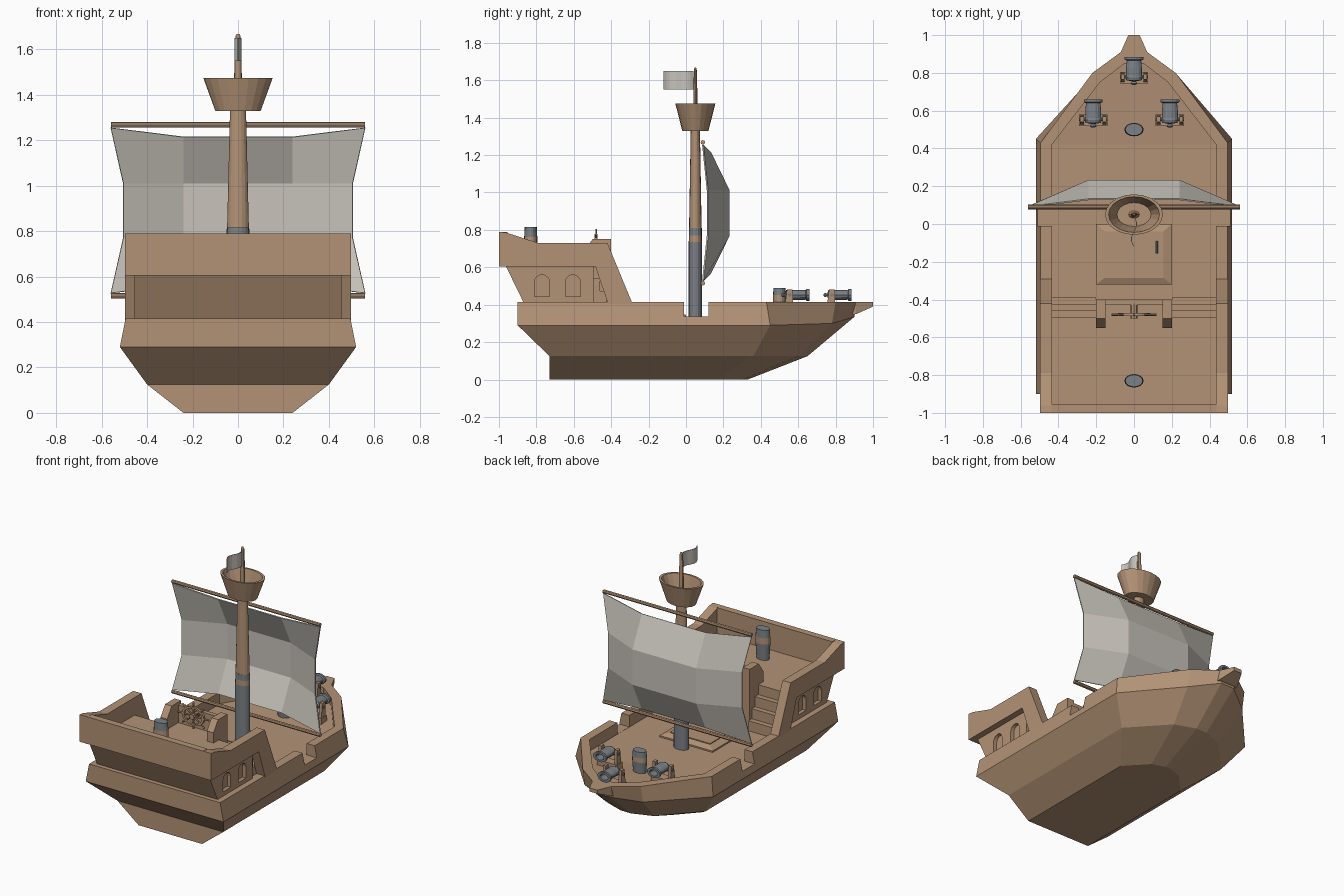
import bpy, bmesh, math
from mathutils import Vector

if "Cube" in bpy.data.objects:
    bpy.data.objects.remove(bpy.data.objects["Cube"])


def material(name, rgb):
    m = bpy.data.materials.new(name)
    m.diffuse_color = (*rgb, 1)
    m.use_nodes = True
    m.node_tree.nodes["Principled BSDF"].inputs["Base Color"].default_value = m.diffuse_color
    return m


WOOD = material("wood", (0.45, 0.29, 0.18))
METAL = material("iron", (0.2, 0.22, 0.24))
CLOTH = material("cloth", (0.58, 0.55, 0.5))


def finish(name, bm, mat, smooth=False):
    bmesh.ops.recalc_face_normals(bm, faces=bm.faces)
    me = bpy.data.meshes.new(name)
    bm.to_mesh(me)
    bm.free()
    ob = bpy.data.objects.new(name, me)
    bpy.context.collection.objects.link(ob)
    me.materials.append(mat)
    return ob


def loft(name, rings, mat=WOOD):
    """Skin closed rings of points and cap both ends."""
    bm = bmesh.new()
    vs = [[bm.verts.new(p) for p in r] for r in rings]
    n = len(rings[0])
    for a, b in zip(vs, vs[1:]):
        for i in range(n):
            bm.faces.new((a[i], a[(i + 1) % n], b[(i + 1) % n], b[i]))
    bm.faces.new(vs[0])
    bm.faces.new(vs[-1])
    return finish(name, bm, mat)


def prism(name, yz, x0, x1, mat=WOOD):
    return loft(name, [[(x, y, z) for y, z in yz] for x in (x0, x1)], mat)


def box(name, x0, x1, y0, y1, z0, z1, mat=WOOD):
    return prism(name, [(y0, z0), (y1, z0), (y1, z1), (y0, z1)], x0, x1, mat)


def lathe(name, c, prof, mat=WOOD, n=16, axis='z', flat=0.7):
    """Round part with an oval section (wider along x)."""
    rings = []
    for r, t in prof:
        ring = []
        for i in range(n):
            a = 2 * math.pi * i / n
            u, v = r * math.cos(a), r * flat * math.sin(a)
            ring.append((c[0] + u, c[1] + v, c[2] + t) if axis == 'z'
                        else (c[0] + u, c[1] + t, c[2] + v))
        rings.append(ring)
    return loft(name, rings, mat)


def rod(name, a, b, r, mat=WOOD, n=8):
    a, b = Vector(a), Vector(b)
    q = (b - a).to_track_quat('Z', 'Y')
    off = [q @ Vector((r * math.cos(2 * math.pi * i / n), r * math.sin(2 * math.pi * i / n), 0)) for i in range(n)]
    return loft(name, [[p + o for o in off] for p in (a, b)], mat)


def cut(ob, cutter):
    m = ob.modifiers.new("cut", 'BOOLEAN')
    m.operation, m.object, m.solver = 'DIFFERENCE', cutter, 'EXACT'
    cutter.hide_render = True
    cutter.hide_viewport = True
    cutter.display_type = 'WIRE'


# Hull: mirrored half outlines, from keel to rail and down to the deck
def outline(pts):
    return pts + [(-x, y, z) for x, y, z in reversed(pts)]


hull = loft("hull", [outline(p) for p in (
    [(.24, -.73, 0), (.24, .16, 0), (.11, .30, 0), (.02, .33, 0)],
    [(.40, -.73, .125), (.40, .36, .125), (.18, .60, .125), (.04, .65, .125)],
    [(.52, -.90, .29), (.52, .45, .29), (.22, .78, .30), (.05, .90, .335)],
    [(.495, -.90, .415), (.495, .43, .415), (.22, .80, .415), (.07, .91, .415)],
    [(.435, -.84, .415), (.435, .42, .415), (.18, .75, .415), (.05, .85, .415)],
    [(.435, -.84, .335), (.435, .42, .335), (.18, .75, .335), (.05, .85, .335)])])
cut(hull, box("gangway_cutter", -.7, .7, -.01, .12, .336, .6))

# Bow tip and gently rising foredeck
loft("bow_tip", [[(-w, y, z), (w, y, z), (w, y, .415), (-w, y, .415)]
                 for w, y, z in ((.075, .86, .34), (.07, .91, .35), (.03, 1, .39))])
loft("foredeck", [[(s * .436, .42, z0), (s * .185, .755, z1), (s * .05, .86, z2),
                   (0, .86, z2), (0, .42, z0)] for s, z0, z1, z2 in ((1, .33, .33, .33), (1, .337, .362, .37))])
loft("foredeck_left", [[(-.436, .42, z0), (-.185, .755, z1), (-.05, .86, z2),
                        (0, .86, z2), (0, .42, z0)] for z0, z1, z2 in ((.33, .33, .33), (.337, .362, .37))])

# Stern cabin with arched side windows
cabin = loft("stern_cabin", [[(x, y, z) for y, z in
             ((-.87, .33), (-.87, .415), (-.965, .61), (-.495, .61), (-.495, .33))] for x in (-.455, .455)])
box("cabin_front", -.2, .2, -.50, -.40, .33, .61)
for s in (-1, 1):
    for yc in (-.77, -.605):
        arch = [(yc - .04, .445), (yc + .04, .445)]
        arch += [(yc + .04 * math.cos(math.pi * i / 8), .52 + .04 * math.sin(math.pi * i / 8)) for i in range(9)]
        cut(cabin, prism("window_cutter", arch, s * .43, s * .5))
    # Side wall of the quarterdeck, with the raked leg running to the rail
    prism("quarterdeck_side", [(-1, .605), (-1, .79), (-.96, .785), (-.79, .73), (-.42, .73),
                               (-.29, .415), (-.29, .40), (-.42, .40), (-.42, .415), (-.485, .605)],
          s * .435, s * .497)
    # Stairs
    steps = [(-.52, .33), (-.389, .33)]
    for i in range(3):
        z = .404 + .069 * i
        steps += [(-.389 - .035 * i, z), (-.424 - .035 * i, z)]
    steps += [(-.494, .61), (-.52, .61)]
    prism("stairs", steps, s * .2, s * .435)
    # Posts of the helm parapet
    prism("parapet_post", [(-.40, .60), (-.40, .75), (-.50, .75), (-.55, .68), (-.55, .60)], s * .15, s * .2)
box("quarterdeck_back", -.436, .436, -1, -.955, .605, .79)
box("helm_parapet", -.151, .151, -.43, -.40, .60, .73)

# Steering wheel
HUB = Vector((0, -.48, .715))


def on_wheel(a, r):
    return HUB + Vector((r * math.cos(a), 0, r * .75 * math.sin(a)))


loft_rings = []
bm = bmesh.new()
N = 24
grid = [[bm.verts.new(on_wheel(2 * math.pi * i / N, r) + Vector((0, d, 0)))
         for r, d in ((.068, -.008), (.084, -.008), (.084, .008), (.068, .008))] for i in range(N)]
for i in range(N):
    a, b = grid[i], grid[(i + 1) % N]
    for j in range(4):
        bm.faces.new((a[j], b[j], b[(j + 1) % 4], a[(j + 1) % 4]))
finish("helm_wheel_rim", bm, WOOD)
for i in range(8):
    a = math.pi / 4 * i
    rod("helm_spoke", HUB, on_wheel(a, .118), .006, WOOD, 6)
rod("helm_axle", HUB + Vector((0, -.02, 0)), HUB + Vector((0, .06, 0)), .018)

# Deck hatch and handle
loft("hatch_frame", [[(-x, y0, z), (x, y0, z), (x, y1, z), (-x, y1, z)]
                     for x, y0, y1, z in ((.2, -.32, 0, .33), (.2, -.32, 0, .345), (.155, -.285, -.04, .36))])
box("hatch_lid", -.15, .15, -.28, -.045, .34, .366)
rod("hatch_handle", (.12, -.155, .38), (.12, -.09, .38), .007, METAL)
for y in (-.15, -.095):
    rod("hatch_handle_foot", (.12, y, .36), (.12, y, .38), .007, METAL)

# Mast
MC = (0, .05, 0)
lathe("mast_lower", MC, [(.052, .33), (.051, .735)], METAL)
lathe("mast_band", MC, [(.0505, .735), (.05, .77)])
lathe("mast_collar", MC, [(.05, .77), (.05, .81)], METAL)
lathe("mast_upper", MC, [(.048, .81), (.035, 1.34)])
lathe("crows_nest", MC, [(.1, 1.33), (.153, 1.475), (.135, 1.475), (.09, 1.35)], WOOD, 20)
lathe("flag_pole", MC, [(.035, 1.34), (.018, 1.37), (.016, 1.54), (.011, 1.66), (.006, 1.667)], WOOD, 10)

# Flag: a waving strip
wave = [(.014 * math.sin(2 * math.pi * i / 10), .04 - .016 * i) for i in range(11)]
strip = [(x - .002, y) for x, y in wave] + [(x + .002, y) for x, y in reversed(wave)]
loft("flag", [[(x, y, z) for x, y in strip] for z in (1.55, 1.65)], CLOTH)

# Yards and sail
for name, z in (("upper_yard", 1.268), ("lower_yard", .515)):
    rod(name, (-.56, .09, z), (.56, .09, z), .012)
bm = bmesh.new()
rows = []
for zc, zm, xe, ye, ym in ((1.255, 1.215, .56, .09, .13), (1.01, 1.01, .505, .115, .23),
                           (.77, .77, .505, .115, .23), (.527, .567, .56, .09, .13)):
    rows.append([bm.verts.new(p) for p in ((-xe, ye, zc), (-.24, ym, zm), (.24, ym, zm), (xe, ye, zc))])
for a, b in zip(rows, rows[1:]):
    for i in range(3):
        bm.faces.new((a[i], a[i + 1], b[i + 1], b[i]))
sail = finish("sail", bm, CLOTH)
m = sail.modifiers.new("thickness", 'SOLIDIFY')
m.thickness, m.offset = .008, 0

# Barrels with a wooden middle band
for y, z, h in ((.5, .335, .155), (-.83, .605, .21)):
    c = (0, y, z)
    lathe("barrel_base", c, [(.044, 0), (.051, h * .55)], METAL)
    lathe("barrel_band", c, [(.051, h * .55), (.05, h * .75)])
    lathe("barrel_top", c, [(.05, h * .75), (.046, h)], METAL)

# Cannons on forked stands
for x, y in ((-.216, .51), (.19, .51), (0, .735)):
    lathe("cannon", (x, y, .452), [(.008, 0), (.018, .008), (.010, .02), (.04, .026), (.046, .04), (.042, .05),
          (.042, .09), (.038, .13), (.05, .135), (.05, .15), (.03, .15), (.026, .09)], METAL, 14, 'y', .68)
    box("cannon_base", x - .075, x + .075, y + .01, y + .07, .34, .385)
    rod("cannon_trunnion", (x - .075, y + .045, .452), (x + .075, y + .045, .452), .01, METAL)
    for s in (-1, 1):
        prism("cannon_cheek", [(y + .015, .37), (y + .065, .37), (y + .06, .48), (y + .03, .48)],
              x + s * .05, x + s * .07)
